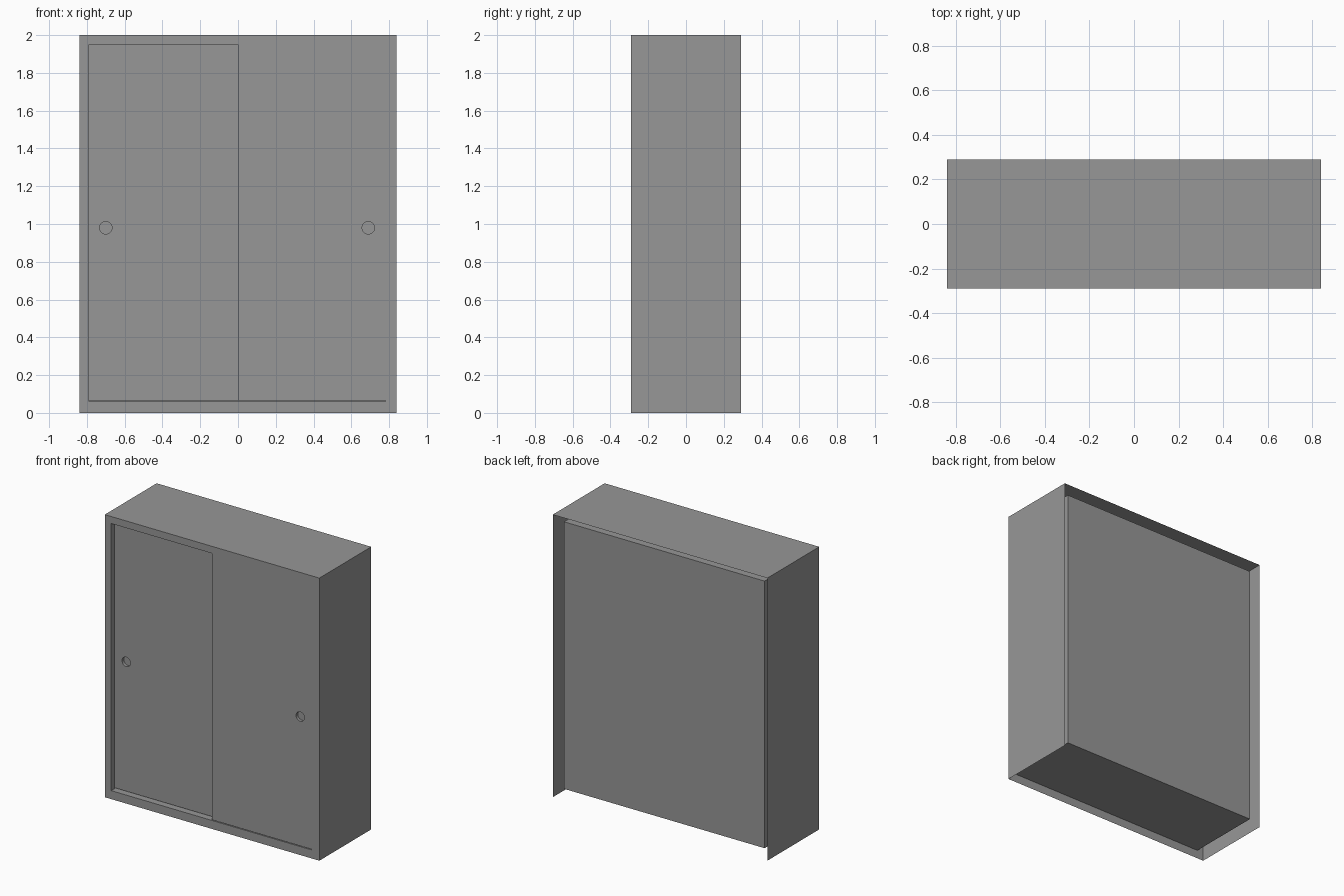
import bpy, bmesh, math
from mathutils import Vector

if "Cube" in bpy.data.objects:
    bpy.data.objects.remove(bpy.data.objects["Cube"], do_unlink=True)

GREY = (0.31, 0.31, 0.31, 1)
paint = bpy.data.materials.new("grey_paint")
paint.use_nodes = True
paint.diffuse_color = GREY
paint.node_tree.nodes["Principled BSDF"].inputs["Base Color"].default_value = GREY

# Overall half sizes, height and the door opening
HX, HY, H = 0.84, 0.29, 2.0
LEFT, RIGHT, LOW, HIGH = -0.79, 0.78, 0.06, 1.95
RECESS = 0.04


def finish(name, bm):
    mesh = bpy.data.meshes.new(name)
    bm.to_mesh(mesh)
    bm.free()
    mesh.materials.append(paint)
    obj = bpy.data.objects.new(name, mesh)
    bpy.context.collection.objects.link(obj)
    return obj


def box(lo, hi, open_sides=()):
    """Box between two corners, leaving out the faces that point along open_sides."""
    lo, hi = Vector(lo), Vector(hi)
    bm = bmesh.new()
    bmesh.ops.create_cube(bm, size=1)
    bm.normal_update()
    gone = [f for f in bm.faces if any(f.normal.dot(Vector(s)) > 0.9 for s in open_sides)]
    bmesh.ops.delete(bm, geom=gone, context='FACES')
    bmesh.ops.scale(bm, vec=hi - lo, verts=bm.verts)
    bmesh.ops.translate(bm, vec=(lo + hi) / 2, verts=bm.verts)
    return bm


FRONT, BACK, DOWN = (0, -1, 0), (0, 1, 0), (0, 0, -1)

# Outer casing: thin sides and top, open at the back and underneath
finish("outer_casing", box((-HX, -HY, 0), (HX, HY, H), (FRONT, BACK, DOWN)))

# Front frame around the door opening
bm = bmesh.new()
rings = []
for x0, x1, z0, z1 in ((-HX, HX, 0, H), (LEFT, RIGHT, LOW, HIGH)):
    rings.append([bm.verts.new((x, -HY, z)) for x, z in ((x0, z0), (x1, z0), (x1, z1), (x0, z1))])
outer, inner = rings
for i in range(4):
    j = (i + 1) % 4
    bm.faces.new((outer[i], outer[j], inner[j], inner[i]))
finish("front_frame", bm)

# Inner cabinet, open to the front, raised off the ground and set in from the back
finish("inner_cabinet", box((LEFT, -HY, LOW), (RIGHT, HY - RECESS, HIGH), (FRONT,)))


def door(name, x0, x1, front, pull_x):
    """Sliding door with a round finger recess."""
    obj = finish(name, box((x0, front, LOW + 0.005), (x1, front + RECESS - 0.002, HIGH)))
    bpy.ops.mesh.primitive_cylinder_add(vertices=32, radius=0.033, depth=0.04,
                                        location=(pull_x, front, 0.98),
                                        rotation=(math.pi / 2, 0, 0))
    cutter = bpy.context.object
    cutter.name = name + "_pull_cutter"
    cutter.hide_render = True
    cutter.data.materials.append(paint)
    cut = obj.modifiers.new("finger_pull", 'BOOLEAN')
    cut.operation = 'DIFFERENCE'
    cut.solver = 'EXACT'
    cut.object = cutter
    bpy.context.view_layer.objects.active = obj
    bpy.ops.object.modifier_apply(modifier=cut.name)
    bpy.data.objects.remove(cutter, do_unlink=True)


# The left-hand +x door is flush; the other slides behind it
door("left_door", 0, RIGHT, -HY, 0.69)
door("right_door", LEFT, 0.05, -HY + RECESS, -0.70)
